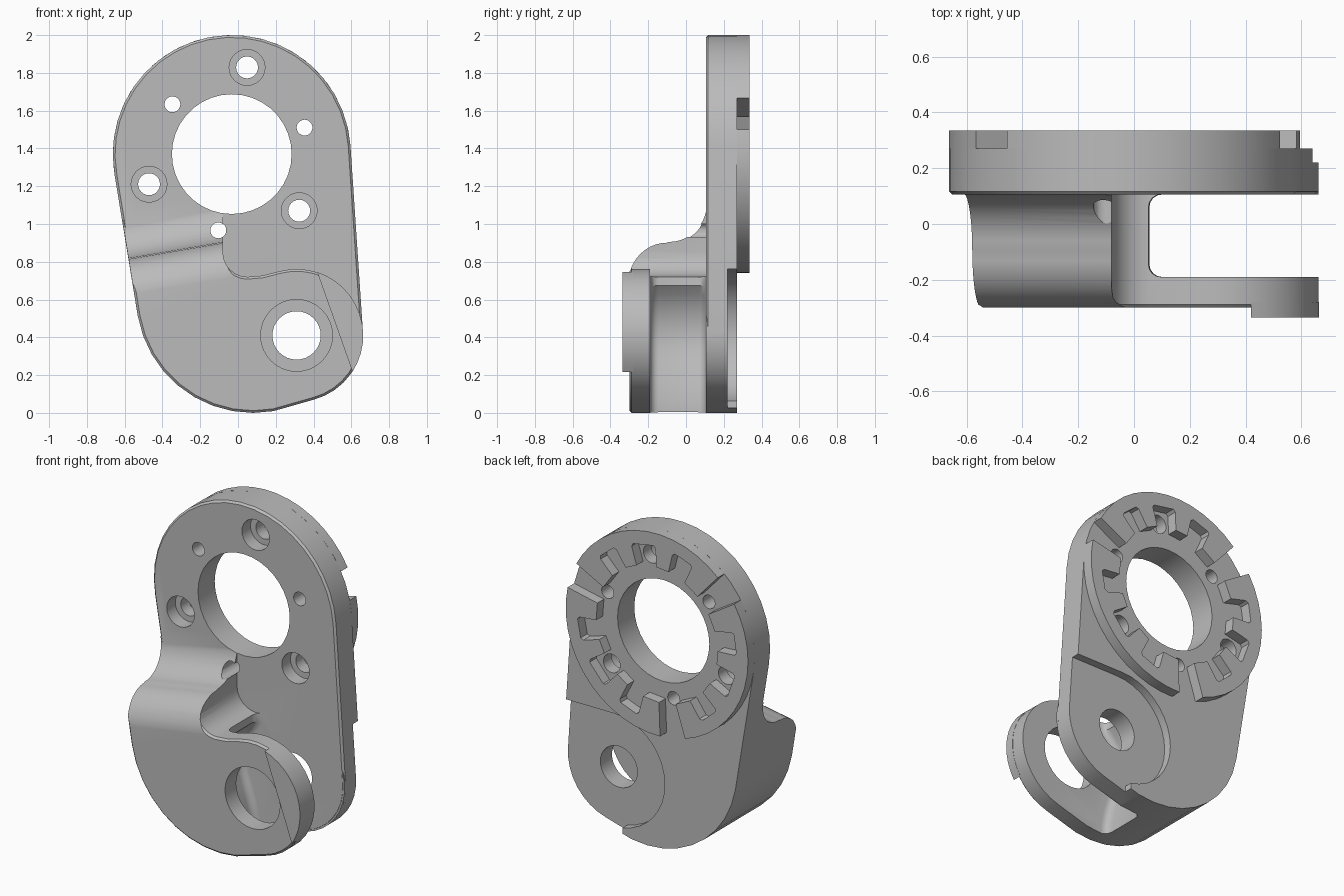
import bpy, bmesh, math
from mathutils import Vector

if "Cube" in bpy.data.objects:
    bpy.data.objects.remove(bpy.data.objects["Cube"])

grey = bpy.data.materials.new("machined_grey")
grey.diffuse_color = (0.5, 0.5, 0.5, 1)
grey.use_nodes = True
grey.node_tree.nodes["Principled BSDF"].inputs["Base Color"].default_value = grey.diffuse_color

RING = (-0.033, 1.37)   # bearing ring centre (x, z)
PIVOT = (0.31, 0.41)    # pivot lug centre


def arc(c, r, a0, a1, step=10):
    n = max(1, round(abs(a1 - a0) / step))
    return [(c[0] + r * math.cos(math.radians(a0 + (a1 - a0) * i / n)),
             c[1] + r * math.sin(math.radians(a0 + (a1 - a0) * i / n))) for i in range(n + 1)]


def polar(r, a):
    return (RING[0] + r * math.cos(math.radians(a)), RING[1] + r * math.sin(math.radians(a)))


def prism(name, pts, d0, d1, origin=(0, 0, 0), u=(1, 0, 0), v=(0, 0, 1), w=(0, 1, 0),
          chamfer=0, round_all=0):
    """Extrude a 2D outline (along u, v) from d0 to d1 along w."""
    o, u, v, w = map(Vector, (origin, u, v, w))
    bm = bmesh.new()
    low = [bm.verts.new(o + u * a + v * b + w * d0) for a, b in pts]
    high = [bm.verts.new(o + u * a + v * b + w * d1) for a, b in pts]
    n = len(pts)
    caps = [bm.faces.new(low), bm.faces.new(high)]
    for i in range(n):
        j = (i + 1) % n
        bm.faces.new((low[i], low[j], high[j], high[i]))
    bmesh.ops.recalc_face_normals(bm, faces=bm.faces)
    if chamfer:
        bmesh.ops.bevel(bm, geom=list(caps[0].edges), offset=chamfer, segments=1,
                        profile=0.5, affect='EDGES')
    if round_all:
        bmesh.ops.bevel(bm, geom=list(caps[0].edges) + list(caps[1].edges), offset=round_all,
                        segments=4, profile=0.5, affect='EDGES')
    me = bpy.data.meshes.new(name)
    bm.to_mesh(me)
    bm.free()
    me.materials.append(grey)
    ob = bpy.data.objects.new(name, me)
    bpy.context.collection.objects.link(ob)
    return ob


def boolean(target, tool, op='DIFFERENCE'):
    m = target.modifiers.new("bool", 'BOOLEAN')
    m.operation, m.object, m.solver = op, tool, 'EXACT'
    bpy.context.view_layer.objects.active = target
    bpy.ops.object.modifier_apply(modifier=m.name)
    bpy.data.objects.remove(tool, do_unlink=True)


def drill(target, c, r, y0=-0.6, y1=0.6, step=11.25):
    boolean(target, prism("drill", arc(c, r, 0, 360, step)[:-1], y0, y1))


# Back plate
lower_left = arc((0.08, 0.62), 0.62, 190, 280)
outline = arc(RING, 0.63, 4, 190, 9) + lower_left + arc(PIVOT, 0.352, 285, 364)
body = prism("bracket_body", outline, 0.105, 0.27, chamfer=0.012)

# Stepped recess around the pivot on the back
recess = arc(PIVOT, 0.352, 90, 260) + [(0.25, -0.2), (1, -0.2), (1, 0.762)]
boolean(body, prism("recess", recess, 0.22, 0.5))

# Front block with pivot lug
front = (lower_left + arc(PIVOT, 0.352, 285, 465) + [(0.13, 0.727)]
         + arc((0.05, 0.85), 0.13, 270, 180, 15) + [(-0.08, 1.13), (-0.63, 1.13)])
block = prism("front_block", front, -0.3, 0.13, chamfer=0.012)

# S-shaped shoulder on top of the block
s_curve = (arc((-0.09, 0.205), 0.2, 0, -90, 9) + arc((-0.1, -0.2), 0.201, 90, 180, 9)
           + [(-0.5, -0.2), (-0.5, 0.6), (0.2, 0.6), (0.2, 0.205)])
boolean(block, prism("shoulder_cut", s_curve, -1, 0.125, origin=(-0.08, 0, 0.9),
                     u=(0, 1, 0), v=(-0.168, 0, 0.986), w=(0.986, 0, 0.168)))

# Gap between lug and plate, with rounded corners
gap = ([(0.08, 0.95), (0.05, 0.74)] + arc((0.31, 0.42), 0.36, 135, 205)
       + [(0.02, 0.15), (0.04, 0.05), (0.045, -0.2), (1, -0.2), (1, 0.95)])
boolean(block, prism("gap_cut", gap, -0.19, 0.106, round_all=0.045))
# remove the leftover of the block buried behind the gap, inside the recess zone
boolean(block, prism("trim", [(-1, -0.5), (1, -0.5), (1, 1.5), (-1, 1.5)], 0.12, 0.3))
boolean(body, block, 'UNION')

# Bearing bore, pivot holes
drill(body, RING, 0.317, step=10)
drill(body, PIVOT, 0.128)
drill(body, PIVOT, 0.19, -0.6, 0)

# Three pin holes and three counterbored screw holes
for a in (20, 140, 260):
    drill(body, polar(0.41, a), 0.042, step=18)
    drill(body, polar(0.466, a + 60), 0.058, step=15)
    drill(body, polar(0.466, a + 60), 0.095, 0, 0.19, step=15)

# Raised rear ring: three sectors with inward-opening pockets
parts = [body]
for k, a in enumerate((80, 200, 320)):
    pts = arc(RING, 0.63, a - 52, a + 52, 8)
    pts.append(polar(0.42, a + 52))
    for off, h in ((29, 8), (0, 9.5), (-29, 8)):
        for da, r in ((h, 0.42), (h - 0.5, 0.535), (h - 2, 0.55),
                      (2 - h, 0.55), (0.5 - h, 0.535), (-h, 0.42)):
            pts.append(polar(r, a + off + da))
    pts.append(polar(0.42, a - 52))
    parts.append(prism("raised_ring_sector_%d" % (k + 1), pts, 0.27, 0.335))

# Raised stop pad on the lug front
parts.append(prism("stop_pad", arc(PIVOT, 0.353, -33, 72, 9), -0.335, -0.28))

# Smooth shading with sharp edges
bpy.ops.object.select_all(action='DESELECT')
for ob in parts:
    ob.select_set(True)
bpy.context.view_layer.objects.active = body
bpy.ops.object.shade_smooth_by_angle(angle=math.radians(25))
